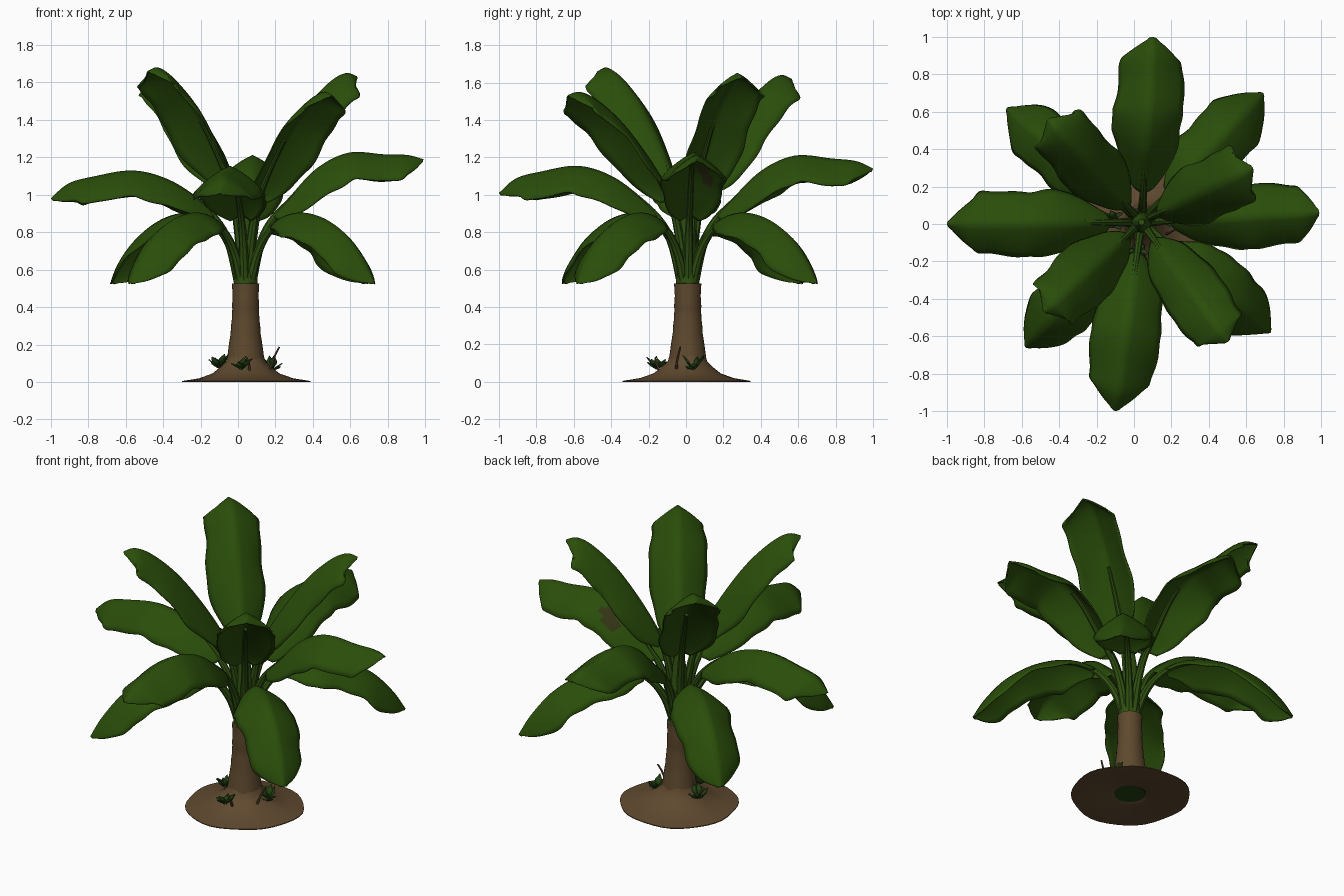
import bpy, bmesh, math, random
from mathutils import Vector

if "Cube" in bpy.data.objects:
    bpy.data.objects.remove(bpy.data.objects["Cube"])

random.seed(4)
CX, CY = 0.04, 0.01          # trunk axis


def material(name, rgb):
    m = bpy.data.materials.new(name)
    m.diffuse_color = (*rgb, 1)
    m.use_nodes = True
    m.node_tree.nodes["Principled BSDF"].inputs["Base Color"].default_value = m.diffuse_color
    return m


LEAF = material("leaf green", (0.023, 0.075, 0.003))
STALK = material("stalk green", (0.028, 0.080, 0.005))
DARK = material("dark sprout green", (0.016, 0.050, 0.006))
BARK = material("bark brown", (0.112, 0.066, 0.027))
SOIL = material("soil brown", (0.116, 0.068, 0.029))
SPOT = material("withered brown", (0.035, 0.035, 0.008))


def make(name, verts, faces, mats, angle=40):
    me = bpy.data.meshes.new(name)
    me.from_pydata(verts, [], faces)
    for m in mats:
        me.materials.append(m)
    bm = bmesh.new()
    bm.from_mesh(me)
    bmesh.ops.recalc_face_normals(bm, faces=bm.faces)
    bm.to_mesh(me)
    bm.free()
    me.shade_smooth()
    me.set_sharp_from_angle(angle=math.radians(angle))
    ob = bpy.data.objects.new(name, me)
    bpy.context.collection.objects.link(ob)
    return ob


def grid_faces(rows, cols, wrap=False):
    return [(i * cols + j, i * cols + (j + 1) % cols,
             (i + 1) * cols + (j + 1) % cols, (i + 1) * cols + j)
            for i in range(rows - 1) for j in range(cols if wrap else cols - 1)]


def lathe(name, profile, mat, n=32, wobble=0.0, cap=True):
    verts = []
    for r, z in profile:
        for k in range(n):
            a = 2 * math.pi * k / n
            q = r * (1 + wobble * (math.sin(3 * a + 1) + 0.6 * math.sin(7 * a)))
            verts.append((CX + q * math.cos(a), CY + q * math.sin(a), z))
    faces = grid_faces(len(profile), n, True)
    if cap:
        last = (len(profile) - 1) * n
        faces += [tuple(range(n)), tuple(range(last, last + n))]
    return make(name, verts, faces, [mat], 60)


def spline(pts, t):
    """Catmull-Rom point at t in 0..1."""
    n = len(pts) - 1
    i = min(int(t * n), n - 1)
    f = t * n - i
    a, b, c, d = (pts[max(0, min(n, i + k))] for k in (-1, 0, 1, 2))
    return 0.5 * (2 * b + (c - a) * f + (2 * a - 5 * b + 4 * c - d) * f * f
                  + (3 * b - a - 3 * c + d) * f ** 3)


def frame(pts, t, side):
    tan = (spline(pts, min(1, t + .01)) - spline(pts, max(0, t - .01))).normalized()
    return spline(pts, t), side.cross(tan).normalized() * -1


def tube(name, pts, side, t1, r0, r1, mat, rows=24, n=8):
    verts = []
    for i in range(rows):
        u = i / (rows - 1)
        p, up = frame(pts, u * t1, side)
        r = r0 + (r1 - r0) * u
        for k in range(n):
            a = 2 * math.pi * k / n
            verts.append(p + side * r * math.cos(a) + up * (r * math.sin(a) - 1.4 * r * u))
    faces = grid_faces(rows, n, True) + [tuple(range(n)),
                                         tuple(range((rows - 1) * n, rows * n))]
    return make(name, verts, faces, [mat])


def leaf(name, profile, tip, t0, half, fold, spotted=False):
    """Stalk plus roof-folded blade; profile is (reach 0..1, height)."""
    d = Vector((tip[0] - CX, tip[1] - CY, 0))
    reach = d.length
    d.normalize()
    side = Vector((d.y, -d.x, 0))
    base = Vector((CX, CY, 0))
    pts = [base + d * r * reach + Vector((0, 0, z)) for r, z in profile]
    if side.cross(pts[-3] - pts[-5]).z > 0:
        side = -side
    tube(name + "_stalk", pts, side, 0.55, 0.028, 0.010, STALK)
    rows, cols = 41, 13
    ph = [random.uniform(0, 6.28) for _ in range(4)]
    verts = []
    for i in range(rows):
        u = i / (rows - 1)
        p, up = frame(pts, t0 + (1 - t0) * u, side)
        shape = 0.30 + 0.70 * math.sin(min(1, u / .33) * math.pi / 2)
        shape *= 1 - 0.18 * max(0, u - .4)
        shape *= max(0.12, 1 - max(0, (u - .72) / .28) ** 2.4)
        for j in range(cols):
            s = 2 * j / (cols - 1) - 1
            k = ph[0] if s < 0 else ph[1]
            ragged = .045 * math.sin(13 * u + k) + .02 * math.sin(31 * u + 2 * k)
            w = half * shape * (1 + ragged * abs(s))
            wave = .008 * math.sin(17 * u + k + 1) * s * s * shape
            a = math.radians(fold) * (0.65 + 0.35 * abs(s))
            verts.append(p + side * w * s * math.cos(a)
                         - up * (w * abs(s) * math.sin(a) + wave))
    ob = make(name, verts, grid_faces(rows, cols), [LEAF, SPOT], 70)
    if spotted:      # withered patch on one wing
        for f in ob.data.polygons:
            c = f.center
            if ((c.x - .46) / .06) ** 2 + ((c.y - .11) / .045) ** 2 < 1:
                f.material_index = 1
    mod = ob.modifiers.new("thickness", "SOLIDIFY")
    mod.thickness = 0.008


# soil mound, with the stem's underside showing in its base
lathe("soil_mound", [(.09, .012), (.12, .002), (.342, 0), (.342, .005), (.25, .02), (.18, .045),
                     (.135, .08), (.105, .11), (.09, .16)], SOIL, 40, .02, False)
lathe("stem_underside", [(.09, .010), (.09, .014)], DARK, 24)

# gently ringed trunk and green stem
lathe("trunk", [(.11, .05), (.104, .1), (.096, .15), (.088, .21), (.080, .26), (.078, .30),
                (.074, .33), (.071, .39), (.073, .40), (.069, .46), (.073, .525), (.05, .53)],
      BARK, 28, .01)
lathe("stem", [(.064, .5), (.060, .58), (.056, .68), (.05, .78), (.038, .88), (.016, 1.02)],
      STALK, 20, .03)

# middle ring of leaves, along the axes
def mid(peak, tip):
    return [(.03, .52), (.07, .72), (.13, .86), (.24, .98), (.40, 1.00 + (peak - 1) * .6),
            (.58, peak - .01), (.78, peak - .01 + (tip - peak) * .2), (.91, (peak + tip) / 2), (1, tip)]

leaf("right_leaf", mid(1.235, 1.19), (.99, .06), .28, .225, 40, True)
leaf("back_leaf", mid(1.22, 1.14), (.10, 1.0), .28, .235, 38)
leaf("left_leaf", mid(1.14, .98), (-1.0, 0), .28, .225, 38)
leaf("front_leaf", mid(1.165, 1.01), (-.10, -1.0), .28, .235, 38)

# lower drooping leaves
low = [(.03, .52), (.08, .68), (.16, .80), (.28, .88), (.44, .905), (.62, .87),
       (.79, .78), (.92, .65), (1, .53)]
for nm, tip in (("back_right", (.69, .70)), ("back_left", (-.68, .62)),
                ("front_left", (-.58, -.66)), ("front_right", (.73, -.58))):
    leaf(nm + "_low_leaf", low, tip, .31, .21, 36)

# upper upright leaves
for nm, tip, top in (("back_right", (.635, .30), 1.65), ("back_left", (-.46, .56), 1.64),
                     ("front_left", (-.48, -.47), 1.68), ("front_right", (.50, -.63), 1.55)):
    high = [(r, .52 + z * (top - .52)) for r, z in
            ((.02, 0), (.06, .24), (.11, .40), (.19, .52), (.36, .69), (.56, .85),
             (.76, .96), (.90, 1.0), (1, .985))]
    leaf(nm + "_high_leaf", high, tip, .29, .205, 36)

# small sprouts around the foot
def sprout(name, x, y, z):
    verts, faces = [], []
    for k in range(8):
        a = 2 * math.pi * k / 8 + random.random() * .6
        d = Vector((math.cos(a), math.sin(a), 0))
        s = Vector((-d.y, d.x, 0))
        h = random.uniform(.02, .08)
        o = Vector((x, y, z))
        b = len(verts)
        m = o + d * .03 + Vector((0, 0, h * .6))
        verts += [o, m + s * .022, o + d * .055 + Vector((0, 0, h)), m - s * .022]
        faces.append((b, b + 1, b + 2, b + 3))
    ob = make(name, verts, faces, [DARK])
    ob.modifiers.new("thickness", "SOLIDIFY").thickness = .006

for i, (x, y, z) in enumerate(((.02, -.155, .07), (-.10, .02, .075), (.18, .04, .065))):
    sprout(f"sprout_{i + 1}", x, y, z)

# dry twigs
for i, p in enumerate((((.16, -.05, .05), (.18, -.05, .10), (.195, -.04, .15), (.215, -.03, .19)),
                       ((.06, -.14, .05), (.06, -.15, .09), (.05, -.16, .12), (.04, -.15, .13)))):
    tube(f"twig_{i + 1}", [Vector(q) for q in p], Vector((0, 1, 0)) if i == 0 else Vector((1, 0, 0)),
         1, .008, .005, BARK, 8, 6)
